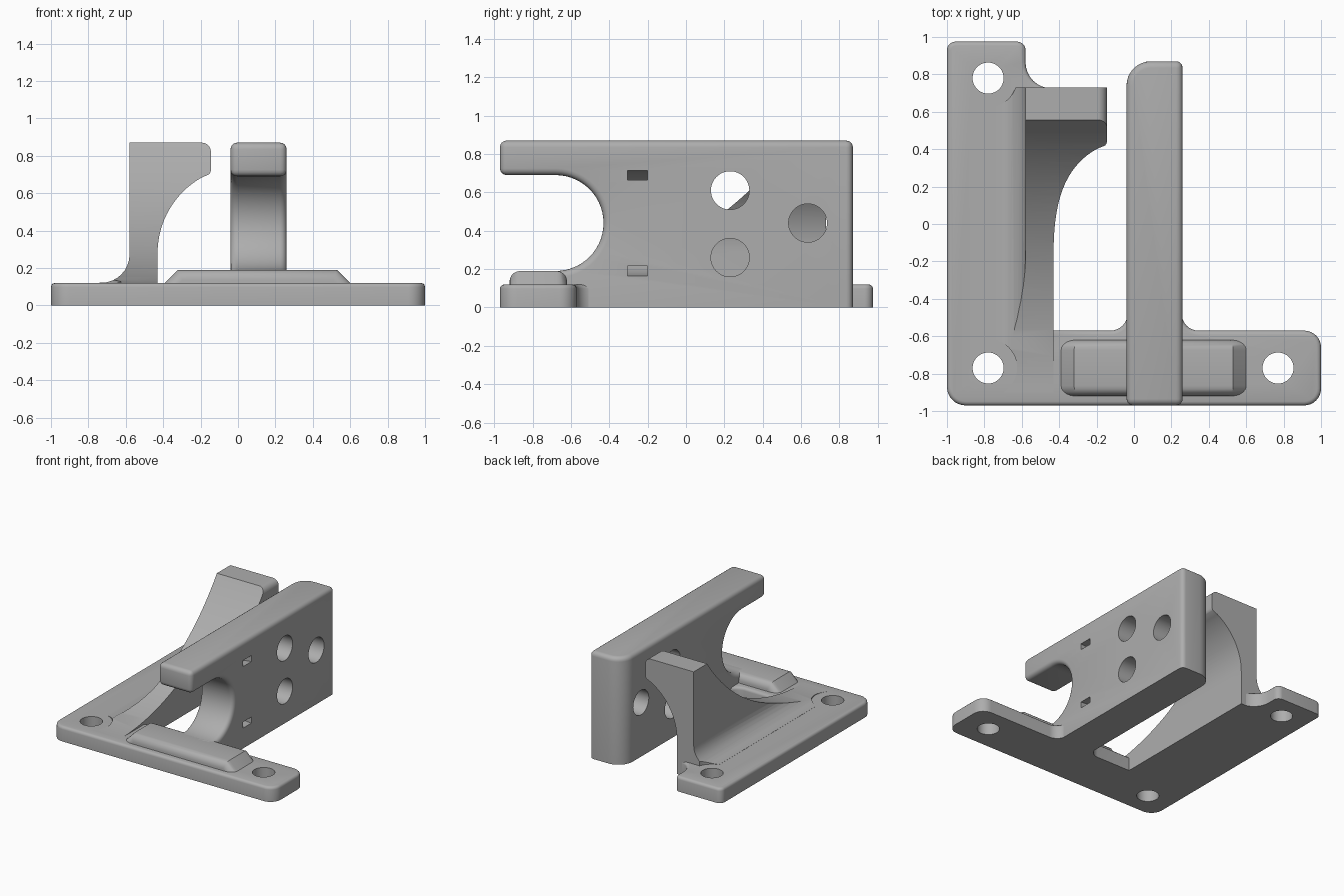
import bpy, bmesh, math
from mathutils import Vector

cube = bpy.data.objects.get("Cube")
if cube:
    bpy.data.objects.remove(cube, do_unlink=True)

grey = bpy.data.materials.new("mid grey plastic")
grey.use_nodes = True
grey.diffuse_color = (0.42, 0.42, 0.42, 1)
grey.node_tree.nodes["Principled BSDF"].inputs["Base Color"].default_value = (0.42, 0.42, 0.42, 1)


def rounded(corners, steps=8):
    """Outline from (a, b) or (a, b, radius) corners, each radius turned into an arc."""
    out = []
    for i, c in enumerate(corners):
        p = Vector(c[:2])
        if len(c) < 3:
            out.append(p)
            continue
        r = c[2]
        u = (Vector(corners[i - 1][:2]) - p).normalized()
        v = (Vector(corners[(i + 1) % len(corners)][:2]) - p).normalized()
        half = u.angle(v) / 2
        centre = p + (u + v).normalized() * (r / math.sin(half))
        start = p + u * (r / math.tan(half)) - centre
        end = p + v * (r / math.tan(half)) - centre
        sweep = start.angle(end)
        for k in range(steps + 1):
            t = k / steps
            arm = (start * math.sin((1 - t) * sweep) + end * math.sin(t * sweep)) / math.sin(sweep)
            out.append(centre + arm)
    return out


def arc(ca, cb, r, a0, a1, n):
    return [(ca + r * math.cos(math.radians(a0 + (a1 - a0) * k / n)),
             cb + r * math.sin(math.radians(a0 + (a1 - a0) * k / n))) for k in range(n + 1)]


def prism(outline, axis, lo, hi):
    """Extrude a flat outline along an axis."""
    place = {"x": lambda a, b, t: (t, a, b),
             "y": lambda a, b, t: (a, t, b),
             "z": lambda a, b, t: (a, b, t)}[axis]
    bm = bmesh.new()
    low = [bm.verts.new(place(p[0], p[1], lo)) for p in outline]
    high = [bm.verts.new(place(p[0], p[1], hi)) for p in outline]
    bm.faces.new(low)
    bm.faces.new(high)
    for i in range(len(low)):
        bm.faces.new((low[i - 1], low[i], high[i], high[i - 1]))
    bmesh.ops.recalc_face_normals(bm, faces=bm.faces)
    return bm


def soften(bm, width, segments, rule):
    edges = [e for e in bm.edges if rule(e)]
    bmesh.ops.bevel(bm, geom=edges, offset=width, segments=segments, profile=0.5,
                    affect="EDGES", clamp_overlap=False)


def make(name, bm):
    mesh = bpy.data.meshes.new(name)
    bm.to_mesh(mesh)
    bm.free()
    mesh.materials.append(grey)
    ob = bpy.data.objects.new(name, mesh)
    bpy.context.collection.objects.link(ob)
    return ob


def combine(ob, bm, operation="DIFFERENCE"):
    """Apply a boolean with a temporary cutter."""
    cutter = make("cutter", bm)
    mod = ob.modifiers.new("cut", "BOOLEAN")
    mod.operation = operation
    mod.solver = "EXACT"
    mod.object = cutter
    bpy.context.view_layer.objects.active = ob
    bpy.ops.object.modifier_apply(modifier=mod.name)
    bpy.data.objects.remove(cutter, do_unlink=True)


def circle(a, b, r):
    return arc(a, b, r, 0, 352.5, 47)


def at(edge, axis, value):
    return all(abs(v.co[axis] - value) < 1e-4 for v in edge.verts)


# L-shaped base plate with fillets where it meets the walls
plan = rounded([(-1, -.97, .1), (1, -.97, .09), (1, -.57, .09), (.255, -.57, .09),
                (.255, -.4), (-.035, -.4), (-.035, -.57, .09), (-.435, -.57),
                (-.435, .725), (-.58, .725, .14), (-.58, .975, .045), (-1, .975, .045)])
bm = prism(plan, "z", 0, .12)
soften(bm, .022, 3, lambda e: at(e, 2, .12))
base = make("base_plate", bm)
screw_holes = [(-.78, .78), (-.78, -.77), (.77, -.77)]
for x, y in screw_holes:
    combine(base, prism(circle(x, y, .083), "z", -.1, .3))

# Upright wall with a round-ended open slot at the front
side = [(-.97, .69), (-.97, .87), (.87, .87), (.87, 0), (-.75, 0), (-.75, .19)]
side += arc(-.68, .44, .25, -90, 90, 28)
bm = prism(side, "x", -.04, .26)
soften(bm, .13, 8, lambda e: at(e, 0, -.04) and at(e, 1, .87))
soften(bm, .035, 4, lambda e: len(e.link_faces) == 2
       and e.calc_face_angle(0) > math.radians(50) and not at(e, 2, 0))
wall = make("slotted_wall", bm)
for y, z in [(.23, .61), (.23, .26), (.635, .44)]:
    combine(wall, prism(circle(y, z, .1), "x", -.3, .5))

# Curved tie channel opening twice on the wall's side
ring = arc(.26, .44, .275, 60, 300, 40) + arc(.26, .44, .225, 300, 60, 40)
combine(wall, prism(ring, "y", -.305, -.2))

# Sweeping gusset with an overhanging rear tab
front = rounded([(-.74, 0), (-.74, .121), (-.58, .121, .15), (-.58, .87),
                 (-.145, .87, .05), (-.145, .712, .04)])
front += arc(.033, .28, .463, 120, 180, 16) + [(-.43, 0)]
gusset = make("gusset_and_tab", prism(front, "y", -1.2, 1.2))
slope = [(-.9, 0)] + arc(-.9, 1.91, 1.79, -90, -34, 36) + [(.73, .91), (.73, 0)]
combine(gusset, prism(slope, "x", -1.2, .5), "INTERSECT")
for x, y in screw_holes[:2]:
    combine(gusset, prism(circle(x, y, .155), "z", -.1, .6))

# Raised rail across the front flange, with sloping ends
bm = prism([(-.92, .1), (-.62, .1), (-.62, .19), (-.92, .19)], "x", -.41, .62)
for v in bm.verts:
    if v.co.z > .15:
        v.co.x += .09 if v.co.x < 0 else -.09
soften(bm, .055, 5, lambda e: not at(e, 2, .1)
       and (abs(e.verts[0].co.z - e.verts[1].co.z) > .05
            or abs(e.verts[0].co.x - e.verts[1].co.x) > .5))
rail = make("front_rail", bm)

# Smooth curves while keeping edges crisp
for ob in (base, wall, gusset, rail):
    bpy.ops.object.select_all(action="DESELECT")
    ob.select_set(True)
    bpy.context.view_layer.objects.active = ob
    bpy.ops.object.shade_smooth_by_angle(angle=math.radians(32))
